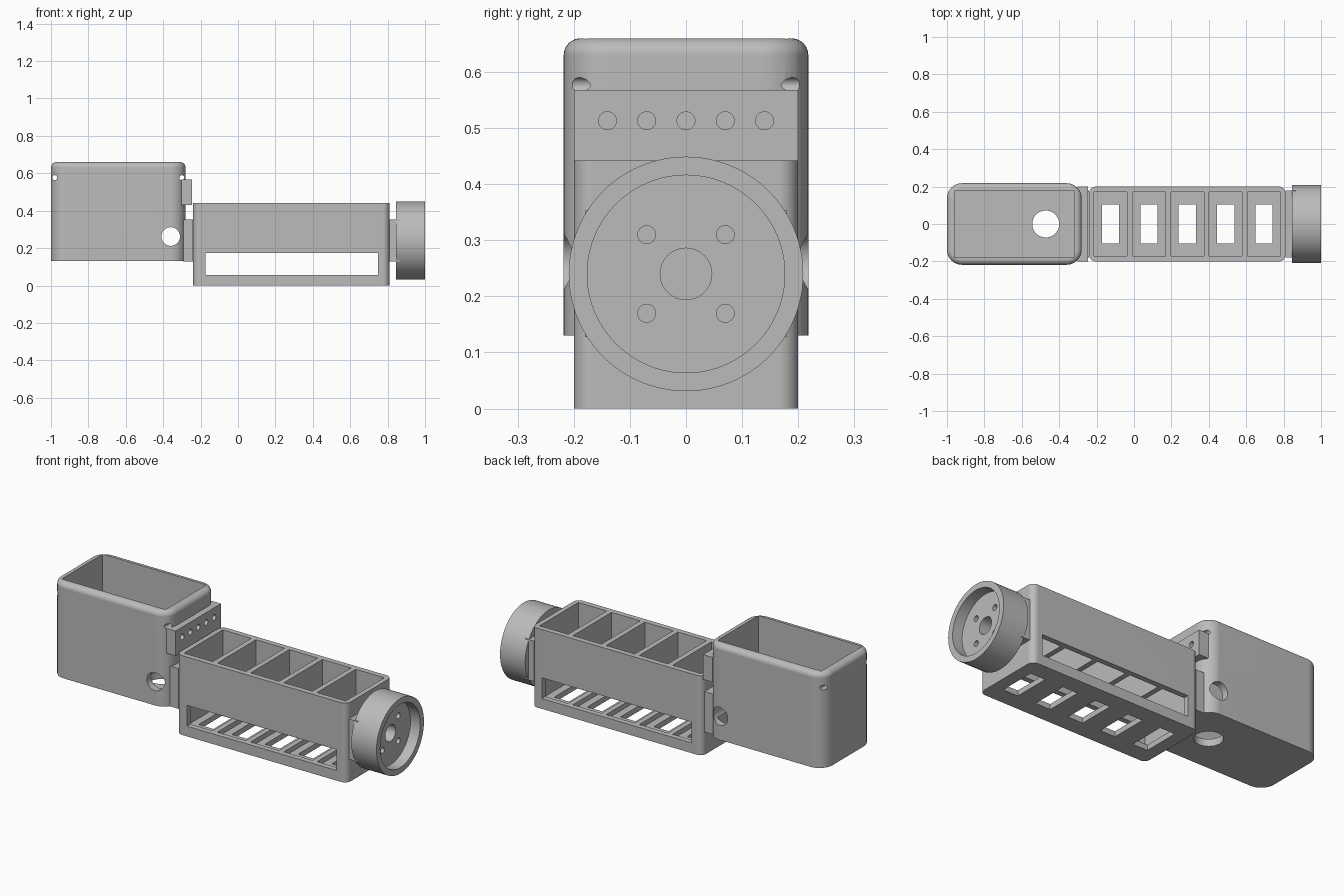
import bpy
import bmesh
from math import pi
from mathutils import Matrix, Vector

cube = bpy.data.objects.get("Cube")
if cube:
    bpy.data.objects.remove(cube, do_unlink=True)

grey = bpy.data.materials.new("matte grey")
grey.use_nodes = True
tint = (0.5, 0.5, 0.5, 1)
grey.diffuse_color = tint
grey.node_tree.nodes["Principled BSDF"].inputs["Base Color"].default_value = tint


def finish(bm, name):
    mesh = bpy.data.meshes.new(name)
    bm.to_mesh(mesh)
    bm.free()
    mesh.materials.append(grey)
    ob = bpy.data.objects.new(name, mesh)
    bpy.context.collection.objects.link(ob)
    return ob


def box(name, low, high, corner=0, top=0):
    """Box between two corners, with rounded upright edges and top rim."""
    low, high = Vector(low), Vector(high)
    bm = bmesh.new()
    bmesh.ops.create_cube(bm, size=1, matrix=Matrix.Translation((low + high) / 2)
                          @ Matrix.Diagonal((*(high - low), 1)))
    if corner:
        upright = [e for e in bm.edges
                   if abs(e.verts[0].co.z - e.verts[1].co.z) > 0.01]
        bmesh.ops.bevel(bm, geom=upright, offset=corner, segments=10,
                        profile=0.5, affect='EDGES')
    if top:
        rim = [e for e in bm.edges
               if all(v.co.z > high.z - 0.001 for v in e.verts)]
        bmesh.ops.bevel(bm, geom=rim, offset=top, segments=6,
                        profile=0.5, affect='EDGES')
    return finish(bm, name)


def rod(name, axis, centre, radius, length, sides=32):
    """Cylinder along the x, y or z axis."""
    turn = {'x': Matrix.Rotation(pi / 2, 4, 'Y'),
            'y': Matrix.Rotation(pi / 2, 4, 'X'),
            'z': Matrix.Identity(4)}[axis]
    bm = bmesh.new()
    bmesh.ops.create_cone(bm, cap_ends=True, segments=sides, radius1=radius,
                          radius2=radius, depth=length,
                          matrix=Matrix.Translation(centre) @ turn)
    return finish(bm, name)


def activate(ob):
    bpy.ops.object.select_all(action='DESELECT')
    ob.select_set(True)
    bpy.context.view_layer.objects.active = ob


def cut(ob, cutters):
    activate(ob)
    for cutter in cutters:
        cutter.hide_render = True
        mod = ob.modifiers.new("cut", 'BOOLEAN')
        mod.operation = 'DIFFERENCE'
        mod.solver = 'EXACT'
        mod.object = cutter
        bpy.ops.object.modifier_apply(modifier=mod.name)
        bpy.data.objects.remove(cutter, do_unlink=True)


def smooth(ob):
    activate(ob)
    bpy.ops.object.shade_smooth_by_angle(angle=pi / 6)
    mod = ob.modifiers.new("even shading", 'WEIGHTED_NORMAL')
    mod.keep_sharp = True


# Tall open bin with cable holes and pin holes through its corners
tall_bin = box("tall_bin", (-1, -0.218, 0.13), (-0.28, 0.218, 0.66), 0.08, 0.03)
cut(tall_bin, [
    box("bin_cavity", (-0.96, -0.18, 0.17), (-0.32, 0.18, 0.8)),
    rod("side_hole", 'y', (-0.36, 0, 0.262), 0.05, 1),
    rod("floor_hole", 'z', (-0.472, 0, 0.13), 0.072, 0.2, 48),
    rod("left_pin_hole", 'y', (-0.3, 0, 0.577), 0.013, 1, 24),
    rod("right_pin_hole", 'y', (-0.98, 0, 0.577), 0.013, 1, 24),
])
smooth(tall_bin)

# Upper mounting plate with a row of five holes
plate = box("hole_plate", (-0.302, -0.2, 0.43), (-0.245, 0.2, 0.568))
cut(plate, [rod("plate_hole", 'x', (-0.245, i * 0.07, 0.513), 0.016, 0.07, 24)
            for i in range(-2, 3)])
smooth(plate)

# Connector blocks on both ends of the tray
for name, x in (("bin_connector", -0.295), ("cup_connector", 0.81)):
    box(name, (x, -0.18, 0.128), (x + 0.055, 0.18, 0.353))

# Five-compartment tray with floor windows and a long side slot
tray = box("compartment_tray", (-0.24, -0.2, 0), (0.81, 0.2, 0.442), 0.035)
cutters = []
for i in range(5):
    x = -0.125 + i * 0.205
    cutters.append(box("pocket", (x - 0.088, -0.17, 0.03), (x + 0.088, 0.17, 0.6)))
    cutters.append(box("window", (x - 0.046, -0.103, -0.1), (x + 0.046, 0.103, 0.1)))
cutters.append(box("side_slot", (-0.175, -0.5, 0.057), (0.748, 0.5, 0.173)))
cut(tray, cutters)
smooth(tray)

# Round end cup with a recessed face, centre bore and four screw holes
cup = rod("end_cup", 'x', (0.9225, 0, 0.24), 0.209, 0.155, 96)
cut(cup, [rod("recess", 'x', (1.04, 0, 0.24), 0.176, 0.2, 96),
          rod("bore", 'x', (0.915, 0, 0.24), 0.046, 0.1)]
    + [rod("screw_hole", 'x', (0.915, y, 0.24 + z), 0.016, 0.1, 24)
       for y in (-0.07, 0.07) for z in (-0.07, 0.07)])
smooth(cup)
